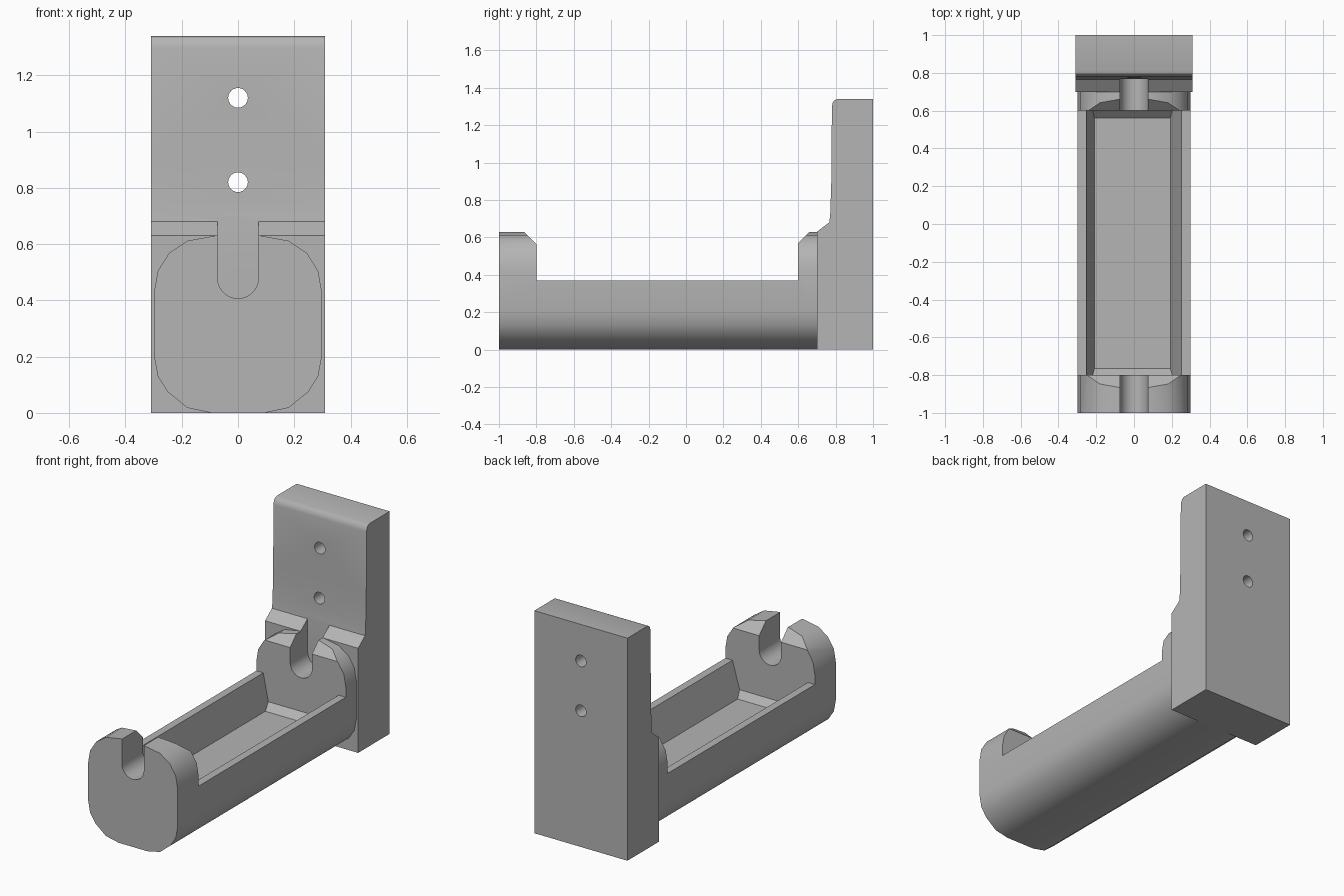
import bpy, bmesh, math

if "Cube" in bpy.data.objects:
    bpy.data.objects.remove(bpy.data.objects["Cube"])

grey = bpy.data.materials.new("grey_plastic")
grey.diffuse_color = (0.46, 0.46, 0.46, 1)
grey.use_nodes = True
grey.node_tree.nodes["Principled BSDF"].inputs["Base Color"].default_value = grey.diffuse_color


def hull(name, points):
    """Convex solid around a set of points."""
    bm = bmesh.new()
    for p in points:
        bm.verts.new(p)
    bmesh.ops.convex_hull(bm, input=bm.verts[:])
    bmesh.ops.dissolve_limit(bm, angle_limit=0.01, verts=bm.verts[:], edges=bm.edges[:])
    return finish(name, bm)


def prism(name, profile, axis, lo, hi):
    """Extrude a closed profile; axis 'y' takes (x, z), axis 'x' takes (y, z)."""
    bm = bmesh.new()
    place = (lambda a, b, t: (a, t, b)) if axis == 'y' else (lambda a, b, t: (t, a, b))
    ends = [[bm.verts.new(place(a, b, t)) for a, b in profile] for t in (lo, hi)]
    for ring in ends:
        bm.faces.new(ring)
    for i in range(len(profile)):
        j = (i + 1) % len(profile)
        bm.faces.new((ends[0][i], ends[0][j], ends[1][j], ends[1][i]))
    return finish(name, bm)


def finish(name, bm):
    bmesh.ops.recalc_face_normals(bm, faces=bm.faces[:])
    mesh = bpy.data.meshes.new(name)
    bm.to_mesh(mesh)
    bm.free()
    mesh.materials.append(grey)
    ob = bpy.data.objects.new(name, mesh)
    bpy.context.collection.objects.link(ob)
    return ob


def cut(ob, cutter):
    bpy.context.view_layer.objects.active = ob
    mod = ob.modifiers.new("cut", 'BOOLEAN')
    mod.operation = 'DIFFERENCE'
    mod.solver = 'EXACT'
    mod.object = cutter
    bpy.ops.object.modifier_apply(modifier=mod.name)
    bpy.data.objects.remove(cutter)


def arc(cx, cz, r, start, end, n):
    return [(cx + r * math.cos(math.radians(start + (end - start) * i / n)),
             cz + r * math.sin(math.radians(start + (end - start) * i / n)))
            for i in range(n + 1)]


# U-shaped slot outline, open at the top
slot = [(0.073, 0.85)] + arc(0, 0.48, 0.073, 0, -180, 16) + [(-0.073, 0.85)]

# Long rounded holder body
half = [(0.095, 0), (0.18, 0.018), (0.25, 0.075), (0.285, 0.13), (0.298, 0.20),
        (0.298, 0.43), (0.285, 0.505), (0.245, 0.568), (0.18, 0.612), (0.08, 0.63)]
body = prism("holder_body", half + [(-x, z) for x, z in reversed(half)], 'y', -1, 0.70)

# Open middle with chamfered end blocks
cut(body, prism("opening_cutter", [(-0.80, 0.37), (-0.80, 0.565), (-0.915, 0.68),
                                   (0.71, 0.68), (0.60, 0.57), (0.60, 0.37)],
                'x', -0.5, 0.5))

# Tapered trough with sloped ends at the floor
layers = [(0.40, -0.258, 0.259, -0.80, 0.60),
          (0.205, -0.218, 0.203, -0.80, 0.60),
          (0.165, -0.21, 0.192, -0.765, 0.56)]
cut(body, hull("trough_cutter", [(x, y, z) for z, x0, x1, y0, y1 in layers
                                 for x in (x0, x1) for y in (y0, y1)]))

# Slots in both end blocks
cut(body, prism("front_slot_cutter", slot, 'y', -1.1, -0.75))
cut(body, prism("rear_slot_cutter", slot, 'y', 0.55, 0.75))

# Upright mounting plate with stepped front and rounded top edge
plate = prism("mounting_plate", [(0.70, 0), (1, 0), (1, 1.34), (0.812, 1.34),
                                 (0.796, 1.335), (0.785, 1.322), (0.78, 1.30),
                                 (0.777, 0.90), (0.771, 0.72), (0.766, 0.68),
                                 (0.70, 0.63)], 'x', -0.31, 0.31)
cut(plate, prism("plate_slot_cutter", slot, 'y', 0.6, 0.767))

# Screw holes
for z in (1.12, 0.82):
    cut(plate, prism("screw_hole_cutter", arc(0, z, 0.035, 0, 345, 23), 'y', 0.6, 1.1))

# Smooth curved sides, keep hard edges
for ob in (body, plate):
    bpy.ops.object.select_all(action='DESELECT')
    ob.select_set(True)
    bpy.context.view_layer.objects.active = ob
    bpy.ops.object.shade_smooth_by_angle(angle=math.radians(32))
